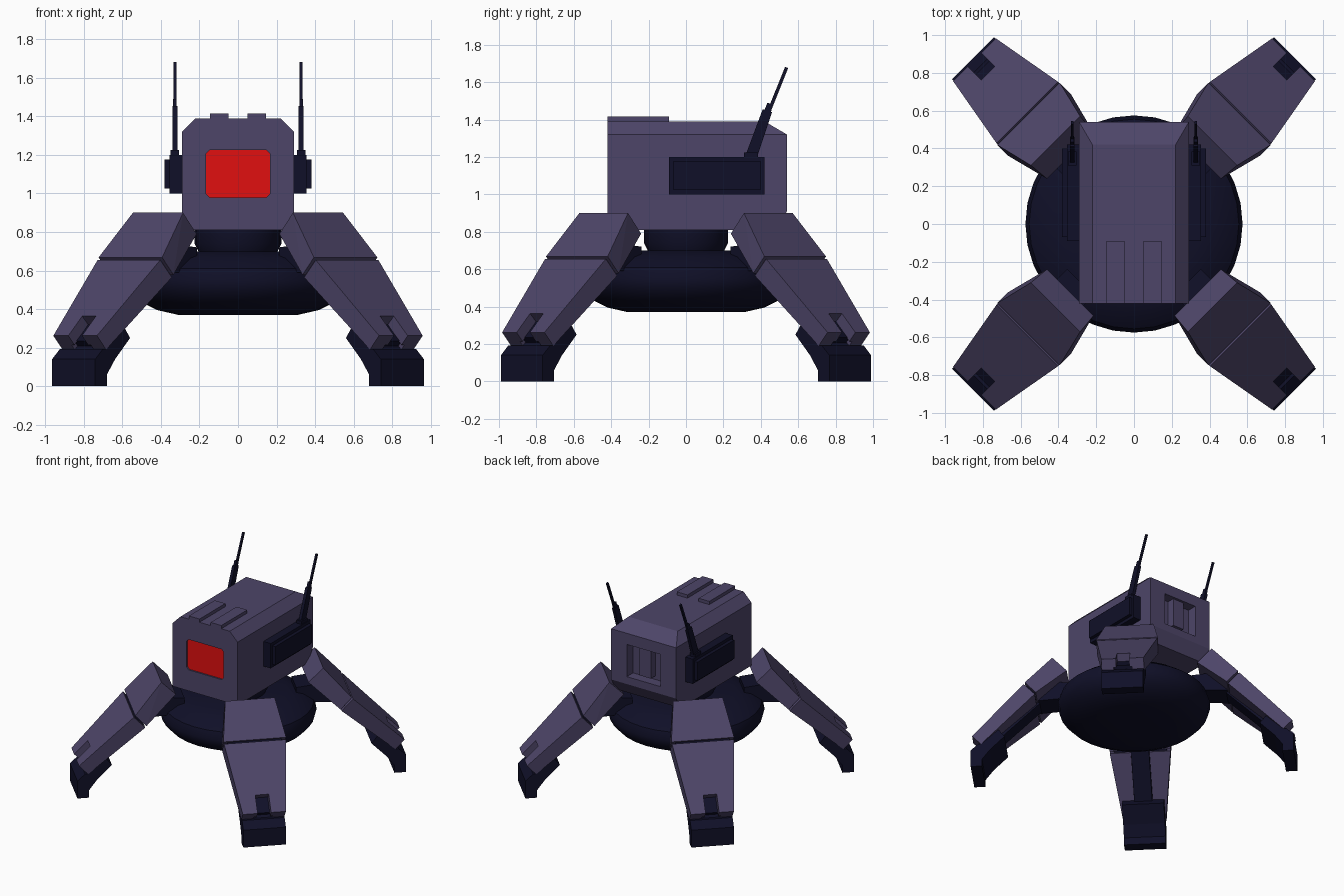
import bpy, bmesh, math
from mathutils import Vector

if "Cube" in bpy.data.objects:
    bpy.data.objects.remove(bpy.data.objects["Cube"], do_unlink=True)


def material(name, rgb):
    m = bpy.data.materials.new(name)
    m.use_nodes = True
    m.diffuse_color = (*rgb, 1)
    m.node_tree.nodes["Principled BSDF"].inputs["Base Color"].default_value = (*rgb, 1)
    return m


PURPLE = material("purple armour", (0.075, 0.06, 0.14))
DARK = material("dark navy", (0.005, 0.005, 0.021))
RED = material("red lens", (0.75, 0.005, 0.005))


def finish(name, bm, mat):
    bmesh.ops.recalc_face_normals(bm, faces=bm.faces)
    me = bpy.data.meshes.new(name)
    bm.to_mesh(me)
    bm.free()
    me.materials.append(mat)
    ob = bpy.data.objects.new(name, me)
    bpy.context.collection.objects.link(ob)
    return ob


def hull(name, points, mat):
    """Convex solid around the points."""
    bm = bmesh.new()
    for p in points:
        bm.verts.new(p)
    bmesh.ops.convex_hull(bm, input=bm.verts)
    bmesh.ops.dissolve_limit(bm, angle_limit=0.01, verts=bm.verts, edges=bm.edges)
    return finish(name, bm, mat)


def box(name, x, y, z, mat):
    return hull(name, [(a, b, c) for a in x for b in y for c in z], mat)


def prism(name, near, far, mat):
    """Solid between two matching outlines."""
    bm = bmesh.new()
    a = [bm.verts.new(p) for p in near]
    b = [bm.verts.new(p) for p in far]
    bm.faces.new(a)
    bm.faces.new(b[::-1])
    for i in range(len(a)):
        j = (i + 1) % len(a)
        bm.faces.new((a[j], a[i], b[i], b[j]))
    return finish(name, bm, mat)


def lathe(name, profile, sides, mat):
    bm = bmesh.new()
    vs = [bm.verts.new((r, 0, z)) for r, z in profile]
    es = [bm.edges.new(e) for e in zip(vs, vs[1:])]
    bmesh.ops.spin(bm, geom=vs + es, cent=(0, 0, 0), axis=(0, 0, 1),
                   angle=math.tau, steps=sides)
    bmesh.ops.remove_doubles(bm, verts=bm.verts, dist=0.0005)
    ob = finish(name, bm, mat)
    bpy.ops.object.select_all(action="DESELECT")
    ob.select_set(True)
    bpy.context.view_layer.objects.active = ob
    bpy.ops.object.shade_smooth_by_angle(angle=math.radians(35))
    return ob


def carve(ob, cutters):
    """Subtract the cutters and discard them."""
    bpy.context.view_layer.objects.active = ob
    for c in cutters:
        c.hide_render = True
        mod = ob.modifiers.new("cut", "BOOLEAN")
        mod.operation = "DIFFERENCE"
        mod.solver = "EXACT"
        mod.object = c
        bpy.ops.object.modifier_apply(modifier=mod.name)
        bpy.data.objects.remove(c, do_unlink=True)


# Body disc and neck
lathe("body_disc", [(0, .37), (.31, .37), (.42, .395), (.51, .44), (.56, .495), (.575, .55),
                    (.555, .61), (.48, .665), (.36, .70), (0, .70)], 32, DARK)
lathe("neck", [(0, .69), (.2, .69), (.225, .74), (.225, .82), (0, .82)], 24, DARK)

# Head shell with chamfered top and rear
head = hull("head", [(s * x, y, z) for s in (-1, 1) for x, y, z in (
    (.29, -.42, .81), (.29, -.42, 1.32), (.22, -.42, 1.39), (.22, .42, 1.39),
    (.29, .54, 1.32), (.29, .54, .91), (.29, .48, .81))], PURPLE)


def lens_outline(y):
    w, lo, hi, c = .165, .98, 1.225, .018
    return [(-w + c, y, lo), (w - c, y, lo), (w, y, lo + c), (w, y, hi - c),
            (w - c, y, hi), (-w + c, y, hi), (-w, y, hi - c), (-w, y, lo + c)]


carve(head, [prism("lens_cutter", lens_outline(-.5), lens_outline(-.40), DARK),
             box("rear_cutter", (-.15, .15), (.46, .7), (.97, 1.23), DARK)])
prism("front_lens", lens_outline(-.408), lens_outline(-.399), RED)
box("rear_post", (-.05, .05), (.45, .52), (1.0, 1.23), PURPLE)

for s, side in ((1, "left"), (-1, "right")):
    # Roof plate
    box(side + "_roof_plate", (s * .05, s * .145), (-.42, -.09), (1.38, 1.416), PURPLE)
    # Side pod and its raised cover
    box(side + "_pod", (s * .28, s * .355), (-.09, .42), (1.0, 1.2), DARK)
    box(side + "_pod_cover", (s * .35, s * .382), (-.07, .40), (1.025, 1.175), DARK)
    # Antenna: foot, arm, sleeve and rod
    box(side + "_antenna_foot", (s * .305, s * .35), (.31, .385), (1.19, 1.225), DARK)
    parts = (("arm", .012, ((.315, 1.2), (.38, 1.2), (.46, 1.44), (.41, 1.455))),
             ("sleeve", .009, ((.40, 1.4), (.44, 1.39), (.465, 1.48), (.435, 1.49))),
             ("rod", .007, ((.42, 1.41), (.44, 1.41), (.546, 1.675), (.53, 1.682))))
    for part, w, outline in parts:
        hull(f"{side}_antenna_{part}", [(s * .327 + d, y, z) for d in (-w, w)
                                        for y, z in outline], DARK)

# Legs, laid out as distance from the centre, sideways offset and height
for sx, xname in ((1, "left"), (-1, "right")):
    for sy, yname in ((-1, "front"), (1, "rear")):
        leg = f"{yname}_{xname}_"

        def place(r, t, z):
            k = math.sqrt(.5)
            return Vector((sx * (r - t) * k, sy * ((r + t) * k + .025), z))

        def block(name, rows, mat):
            """Block from (distance, height, half width) corners."""
            return hull(leg + name, [place(r, t, z) for r, z, w in rows for t in (-w, w)], mat)

        block("hip", ((.587, .90, .184), (.478, .79, .174),
                      (.79, .668, .233), (.707, .578, .233)), PURPLE)
        shin = block("shin", ((.80, .655, .23), (.715, .565, .23),
                              (1.195, .262, .16), (1.128, .19, .16)), PURPLE)
        carve(shin, [
            block("channel_cutter", ((.64, .56, .07), (.74, .65, .07),
                                     (1.09, .08, .07), (1.19, .17, .07)), DARK),
            block("notch_cutter", ((1.15, .42, .05), (1.0, .27, .05),
                                   (1.35, .22, .05), (1.2, .07, .05)), DARK)])
        # Dark inner limb, knee core and hip socket
        block("limb", ((.69, .575, .068), (.735, .62, .068),
                       (1.09, .19, .068), (1.135, .235, .068)), DARK)
        block("knee_core", ((.75, .68, .2), (.70, .61, .2),
                            (.80, .63, .2), (.735, .57, .2)), DARK)
        block("hip_socket", ((.40, .60, .1), (.40, .72, .1),
                             (.60, .74, .1), (.70, .58, .1)), DARK)
        # Foot
        outline = ((1.206, 0), (1.206, .14), (1.15, .192), (1.125, .192), (1.0, .315),
                   (.95, .25), (1.06, .14), (1.12, .06), (1.12, 0))
        prism(leg + "foot", [place(r, -.158, z) for r, z in outline],
              [place(r, .158, z) for r, z in outline], DARK)
